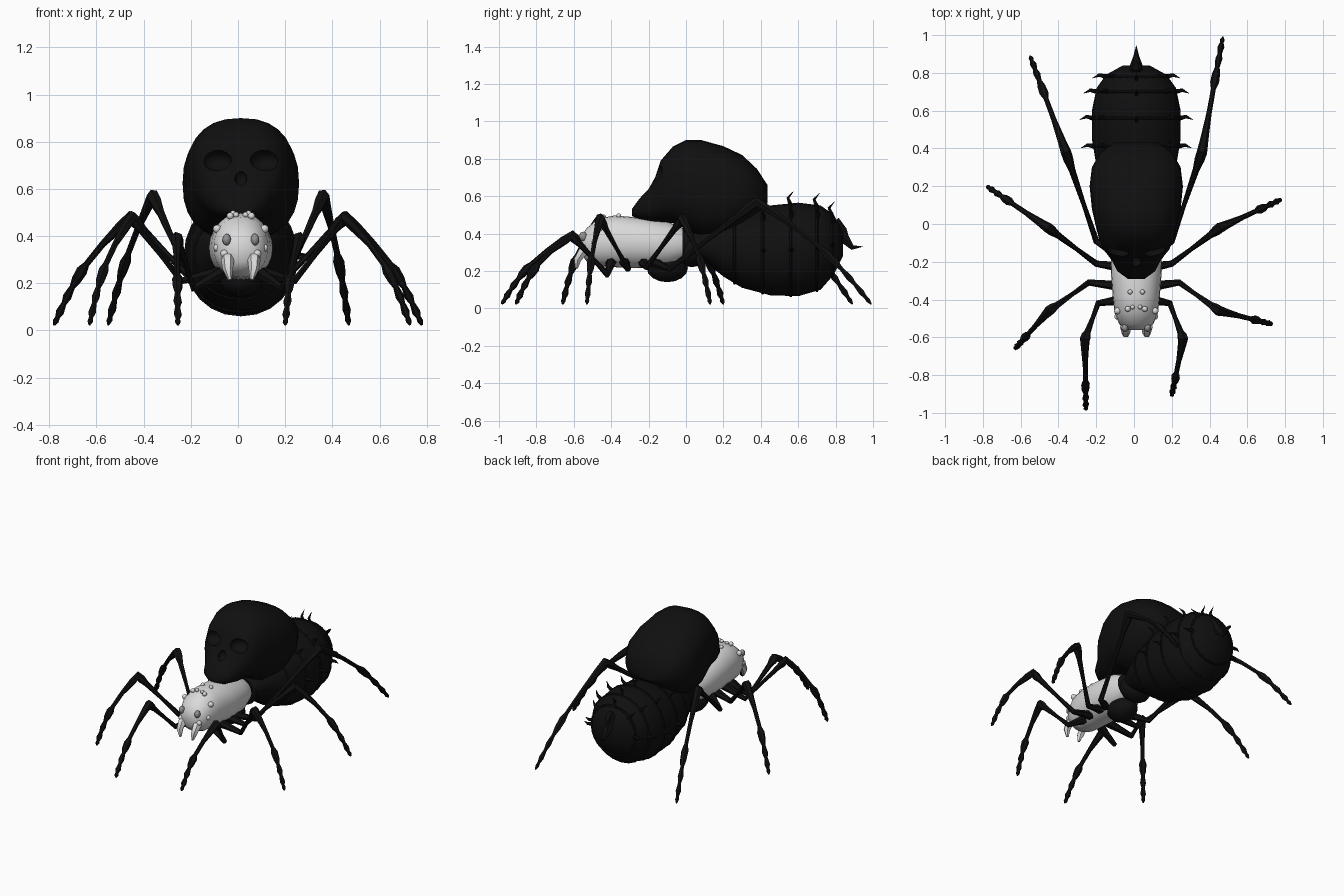
import bpy
import bmesh
import math
from mathutils import Vector

if "Cube" in bpy.data.objects:
    bpy.data.objects.remove(bpy.data.objects["Cube"], do_unlink=True)

CX = 0.012  # body centre line


def material(name, value):
    mat = bpy.data.materials.new(name)
    mat.use_nodes = True
    colour = (value, value, value, 1)
    mat.diffuse_color = colour
    bsdf = next(n for n in mat.node_tree.nodes if n.type == "BSDF_PRINCIPLED")
    bsdf.inputs["Base Color"].default_value = colour
    return mat


BLACK = material("black_shell", 0.005)
PALE = material("pale_grey", 0.7)
GREY = material("eye_grey", 0.3)
parts = []


def add_object(name, bm, *mats):
    bmesh.ops.recalc_face_normals(bm, faces=bm.faces[:])
    mesh = bpy.data.meshes.new(name)
    bm.to_mesh(mesh)
    bm.free()
    for mat in mats:
        mesh.materials.append(mat)
    obj = bpy.data.objects.new(name, mesh)
    bpy.context.collection.objects.link(obj)
    parts.append(obj)
    return obj


def ring_points(ring, power, sides, grow=0.0):
    """Rounded cross-section from (y, bottom, top, half width)."""
    y, low, high, half = ring
    points = []
    for i in range(sides):
        a = math.tau * i / sides
        c, s = math.cos(a), math.sin(a)
        x = math.copysign(abs(c) ** (2 / power), c) * (half + grow)
        z = math.copysign(abs(s) ** (2 / power), s) * ((high - low) / 2 + grow)
        points.append(Vector((CX + x, y, (low + high) / 2 + z)))
    return points


def loft(name, rings, power, sides, *mats):
    bm = bmesh.new()
    loops = [[bm.verts.new(p) for p in ring_points(r, power, sides)] for r in rings]
    for a, b in zip(loops, loops[1:]):
        for i in range(sides):
            j = (i + 1) % sides
            bm.faces.new((a[i], a[j], b[j], b[i]))
    bm.faces.new(loops[0])
    bm.faces.new(loops[-1])
    return add_object(name, bm, *mats)


def ellipsoid(name, centre, size, mat):
    bm = bmesh.new()
    bmesh.ops.create_uvsphere(bm, u_segments=12, v_segments=8, radius=1)
    bmesh.ops.scale(bm, vec=size, verts=bm.verts)
    bmesh.ops.translate(bm, vec=centre, verts=bm.verts)
    return add_object(name, bm, mat)


def tube(name, points, radii, mat, closed=False):
    curve = bpy.data.curves.new(name, "CURVE")
    curve.dimensions = "3D"
    curve.bevel_depth = 1
    curve.bevel_resolution = 1
    curve.use_fill_caps = not closed
    spline = curve.splines.new("POLY")
    spline.points.add(len(points) - 1)
    spline.use_cyclic_u = closed
    for node, p, r in zip(spline.points, points, radii):
        node.co = (*p, 1)
        node.radius = r
    curve.materials.append(mat)
    obj = bpy.data.objects.new(name, curve)
    bpy.context.collection.objects.link(obj)
    parts.append(obj)


# Abdomen
abdomen = [(0.0, .27, .38, .08), (.1, .25, .43, .13), (.2, .17, .47, .18),
           (.3, .11, .51, .21), (.45, .07, .55, .235), (.6, .065, .565, .235),
           (.72, .10, .55, .21), (.79, .18, .5, .16), (.84, .28, .41, .07)]
loft("abdomen", abdomen, 2.1, 28, BLACK)


def abdomen_at(y):
    for a, b in zip(abdomen, abdomen[1:]):
        if a[0] <= y <= b[0]:
            t = (y - a[0]) / (b[0] - a[0])
            return tuple(u + (v - u) * t for u, v in zip(a, b))


# Abdomen bands, each carrying thorns on the sides and back
SIDES = 24
for n, y in enumerate((.26, .41, .56, .7, .78)):
    ring = abdomen_at(y)
    loop = ring_points(ring, 2.1, SIDES)
    tube(f"abdomen_band_{n}", loop, [.008] * SIDES, BLACK, closed=True)
    if n == 0:
        continue
    centre = Vector((CX, y, (ring[1] + ring[2]) / 2))
    for k in (0, 3, 6, 9, 12):
        root = loop[k]
        out = (root - centre).normalized()
        lean = Vector((0, .015 if k == 6 else -.008, 0))
        tube(f"thorn_{n}_{k}", [root - out * .01, root + out * .03 - lean, root + out * .065 + lean],
             (.014, .009, .001), BLACK)

# Tail spike
tube("tail_spike", [(CX, .79, .44), (CX, .85, .37), (CX, .89, .325), (CX, .945, .33)],
     (.05, .03, .015, .001), BLACK)
tube("tail_thorn", [(CX, .8, .47), (CX, .85, .42), (CX, .87, .38)], (.025, .012, .001), BLACK)

# Skull-shaped shell with sunken sockets
skull = loft("skull_shell", [
    (-.29, .495, .53, .045), (-.25, .475, .585, .1), (-.2, .465, .64, .125),
    (-.165, .46, .70, .15), (-.135, .46, .79, .175), (-.07, .455, .865, .2),
    (0, .43, .9, .217), (.08, .38, .9, .235), (.2, .38, .867, .247),
    (.3, .43, .82, .235), (.38, .5, .745, .19), (.435, .56, .66, .11)], 2.4, 28, BLACK)
sockets = [((CX + .1, -.15, .72), (.062, .06, .045)), ((CX - .1, -.15, .72), (.062, .06, .045)),
           ((CX, -.2, .645), (.026, .04, .035))]
for centre, size in sockets:
    cutter = ellipsoid("socket_cutter", centre, size, BLACK)
    parts.remove(cutter)
    cutter.hide_render = True
    mod = skull.modifiers.new("socket", "BOOLEAN")
    mod.operation = "DIFFERENCE"
    mod.object = cutter
    bpy.context.view_layer.objects.active = skull
    bpy.ops.object.modifier_apply(modifier=mod.name)
    bpy.data.objects.remove(cutter, do_unlink=True)

# Pale head, black at its rear
head = loft("head", [
    (-.56, .29, .39, .05), (-.53, .25, .43, .09), (-.47, .225, .48, .115),
    (-.38, .22, .497, .125), (-.25, .215, .485, .135), (-.1, .22, .465, .13),
    (-.02, .25, .43, .105), (.04, .27, .4, .08)], 2.1, 24, PALE, BLACK)
for face in head.data.polygons:
    if face.center.y > -.03:
        face.material_index = 1

# Underside plate
ellipsoid("sternum", (CX, -.1, .215), (.09, .11, .075), BLACK)
ellipsoid("waist", (CX, .03, .31), (.11, .09, .09), BLACK)

# Eyes, fangs and bumps
bumps = [(.045, -.45, .485, .015), (.033, -.36, .495, .013), (.02, -.44, .49, .012),
         (.1, -.46, .43, .018), (.1, -.49, .35, .016), (.07, -.545, .325, .017)]
for side, word in ((1, "left"), (-1, "right")):
    ellipsoid(f"{word}_eye", (CX + side * .06, -.55, .385), (.018, .022, .025), GREY)
    for n, (x, y, z, r) in enumerate(bumps):
        ellipsoid(f"{word}_bump_{n}", (CX + side * x, y, z), (r, r, r), PALE)
    tube(f"{word}_fang", [(CX + side * x, y, z) for x, y, z in
                          ((.05, -.5, .32), (.056, -.555, .3), (.055, -.58, .26), (.046, -.585, .215))],
         (.03, .028, .022, .008), PALE)

# Legs: low joint, knee, then a separate foot position for each side
legs = {"front": ((.19, -.42, .18), (.26, -.61, .39), (.2, -.91), (-.255, -.985)),
        "second": ((.24, -.31, .21), (.45, -.46, .48), (.73, -.53), (-.63, -.66)),
        "third": ((.2, -.21, .22), (.455, -.02, .48), (.78, .13), (-.78, .2)),
        "rear": ((.2, -.09, .21), (.36, .38, .57), (.47, .99), (-.55, .89))}
thigh = ((.4, .012), (.8, .018), (.92, .027))
shin = ((0, .028), (.1, .022), (.3, .014), (.5, .013), (.56, .024), (.64, .021), (.7, .012),
        (.78, .019), (.83, .011), (.9, .018), (.94, .01), (.97, .013), (1, .004))
for name, (low, knee, left_foot, right_foot) in legs.items():
    for side, word, foot in ((1, "left", left_foot), (-1, "right", right_foot)):
        mirror = Vector((side, 1, 1))
        a, b = Vector(low) * mirror, Vector(knee) * mirror
        c = Vector((*foot, .022))
        hip = Vector((CX + side * .07, max(-.4, min(-.18, a.y - .02)), .25))
        points, radii = [hip, hip.lerp(a, .5), a], [.03, .022, .017]
        for t, r in thigh:
            points.append(a.lerp(b, t))
            radii.append(r)
        outward = Vector((c.x - b.x, c.y - b.y, 0)).normalized()
        for t, r in shin:
            bow = math.sin(math.pi * t) * .03
            points.append(b.lerp(c, t) + outward * bow + Vector((0, 0, bow)))
            radii.append(r)
        tube(f"{word}_{name}_leg", points, radii, BLACK)

# Turn the tubes into meshes and smooth everything
bpy.context.view_layer.update()
bpy.ops.object.select_all(action="DESELECT")
for obj in parts:
    obj.select_set(True)
bpy.context.view_layer.objects.active = next(o for o in parts if o.type == "CURVE")
bpy.ops.object.convert(target="MESH")
bpy.ops.object.shade_smooth_by_angle(angle=math.radians(40))
